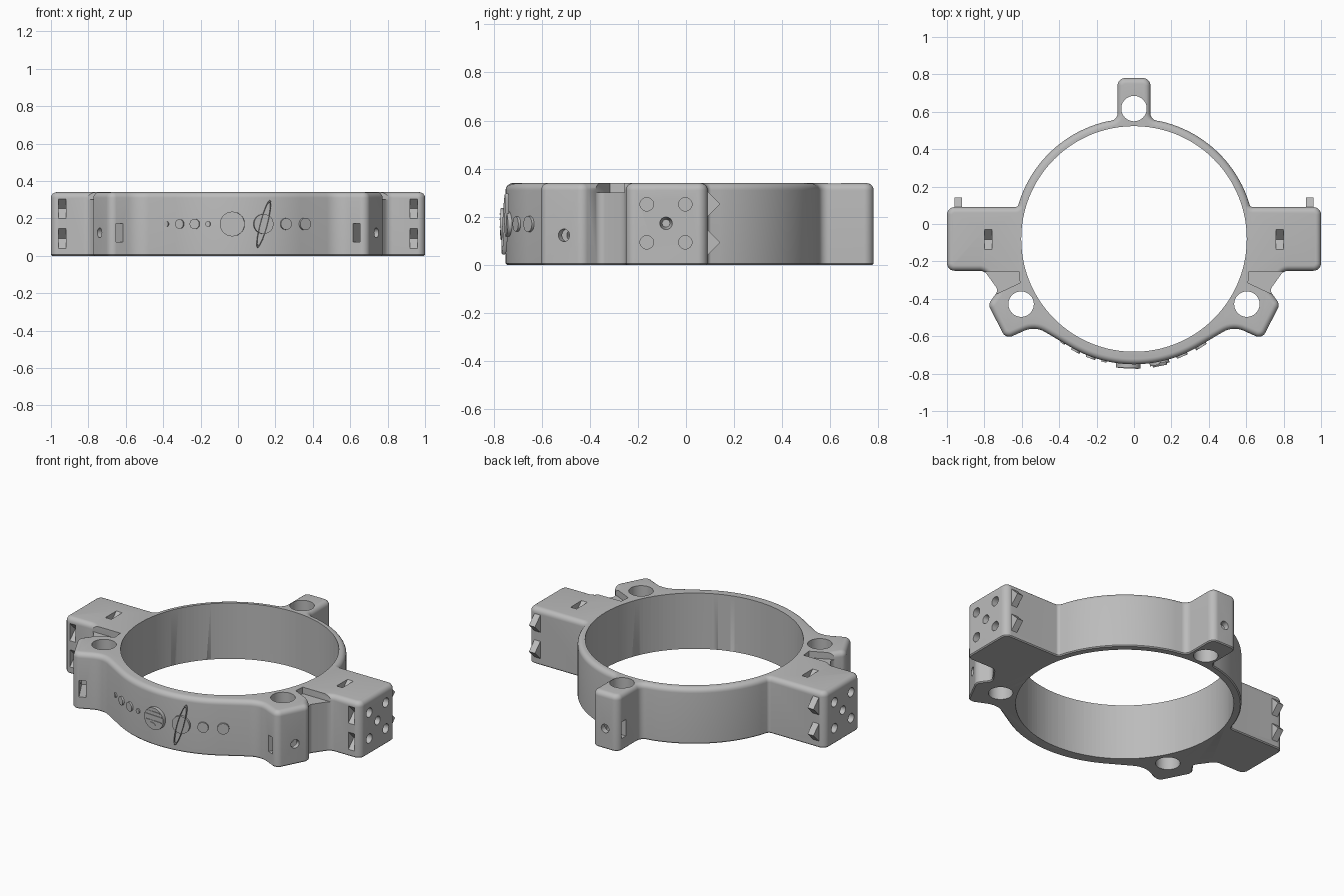
import bpy, bmesh
from math import radians, sin, cos, tan, sqrt, pi
from mathutils import Vector, Matrix

if "Cube" in bpy.data.objects:
    bpy.data.objects.remove(bpy.data.objects["Cube"])

H = 0.34                      # overall height
CY = -0.08                    # ring centre on y
BORE, BACK_R, FRONT_R = 0.603, 0.645, 0.67
UP = Vector((0, 0, 1))

grey = bpy.data.materials.new("plain grey plastic")
grey.use_nodes = True
grey.diffuse_color = (0.5, 0.5, 0.5, 1)
grey.node_tree.nodes["Principled BSDF"].inputs["Base Color"].default_value = (0.5, 0.5, 0.5, 1)


def make(name, bm):
    bmesh.ops.recalc_face_normals(bm, faces=bm.faces)
    me = bpy.data.meshes.new(name)
    bm.to_mesh(me)
    bm.free()
    me.materials.append(grey)
    ob = bpy.data.objects.new(name, me)
    bpy.context.scene.collection.objects.link(ob)
    return ob


def aim(loc, direction):
    return Matrix.Translation(loc) @ Vector(direction).to_track_quat('Z', 'Y').to_matrix().to_4x4()


def cyl(name, loc, direction, r, depth, seg=32, r2=None):
    bm = bmesh.new()
    bmesh.ops.create_cone(bm, cap_ends=True, segments=seg, radius1=r,
                          radius2=r if r2 is None else r2, depth=depth,
                          matrix=aim(loc, direction))
    return make(name, bm)


def box(name, matrix, size):
    bm = bmesh.new()
    bmesh.ops.create_cube(bm, size=1, matrix=matrix @ Matrix.Diagonal((*size, 1)))
    return make(name, bm)


def round_corners(corners):
    """Replace each (x, y, radius) corner by a short arc."""
    out = []
    for i, (x, y, r) in enumerate(corners):
        p = Vector((x, y))
        if r == 0:
            out.append(p)
            continue
        a = (Vector(corners[i - 1][:2]) - p).normalized()
        b = (Vector(corners[(i + 1) % len(corners)][:2]) - p).normalized()
        half = a.angle(b) / 2
        centre = p + (a + b).normalized() * r / sin(half)
        start = p + a * r / tan(half) - centre
        end = p + b * r / tan(half) - centre
        for k in range(9):
            t = k / 8
            out.append(centre + start.lerp(end, t).normalized() * r if k not in (0, 8)
                       else centre + (start if k == 0 else end))
    return out


def inset(pts, d):
    """Move a clockwise outline inward by d."""
    out = []
    for i, p in enumerate(pts):
        e1 = (p - pts[i - 1]).normalized()
        e2 = (pts[(i + 1) % len(pts)] - p).normalized()
        n1, n2 = Vector((e1.y, -e1.x)), Vector((e2.y, -e2.x))
        out.append(p + (n1 + n2) * d / (1 + n1.dot(n2)))
    return out


def stack(name, pts, layers):
    """Loft an outline through (inset, z) layers and cap it."""
    bm = bmesh.new()
    rings = [[bm.verts.new((p.x, p.y, z)) for p in inset(pts, d)] for d, z in layers]
    n = len(pts)
    for lo, hi in zip(rings, rings[1:]):
        for i in range(n):
            j = (i + 1) % n
            bm.faces.new((lo[i], lo[j], hi[j], hi[i]))
    bm.faces.new(rings[0])
    bm.faces.new(rings[-1])
    return make(name, bm)


def arc(r, a0, a1, n):
    return [(r * cos(radians(a0 + (a1 - a0) * k / n)),
             CY + r * sin(radians(a0 + (a1 - a0) * k / n)), 0) for k in range(n + 1)]


# Body outline, one half: rear lug, ring, side arm, neck, front lug, front of ring
half = [(0.088, 0.78, 0.04), (0.088, 0.559, 0.04)]
half += arc(BACK_R, 76, 20, 28)
half += [(0.622, 0.09, 0.02), (1, 0.09, 0.04), (1, -0.25, 0.04), (0.80, -0.25, 0.05),
         (0.725, -0.355, 0.03), (0.78, -0.43, 0.04), (0.685, -0.615, 0.04),
         (0.53, -0.545, 0.12)]
half += arc(FRONT_R, -60, -90, 18)
outline = round_corners(half + [(-x, y, r) for x, y, r in reversed(half[:-1])])

ROUND = 0.03
layers = [(0.006, 0), (0, 0.006)]
for k in range(7):
    a = k * pi / 12
    layers.append((ROUND * (1 - cos(a)), H - ROUND + ROUND * sin(a)))
body = stack("ring_body", outline, layers)

# Cutters
cutters = [cyl("bore_cutter", (0, CY, H / 2), UP, BORE, 1, 160),
           cyl("bore_chamfer_cutter", (0, CY, 0), UP, BORE + 0.02, 0.04, 160, BORE - 0.02)]

# Lugs: rod hole, clamp screw hole and nut slot
for angle, side in ((90, 1), (-30, -1), (210, 1)):
    d = Vector((cos(radians(angle)), sin(radians(angle)), 0))
    t = UP.cross(d) * side
    c = Vector((0, CY, 0))
    cutters.append(cyl("rod_cutter", c + d * 0.697 + UP * H / 2, UP, 0.068, 1, 48))
    cutters.append(cyl("screw_cutter", c + d * 0.81 + UP * 0.123, d, 0.026, 0.2))
    frame = aim(c + d * 0.805 + t * 0.06 + UP * 0.123, d)
    cutters.append(box("nut_cutter", frame, (0.2, 0.1, 0.04)))

for s in (1, -1):
    # Lowered neck between arm and front lug
    neck = [(0.615, -0.255), (0.83, -0.255), (0.83, -0.36), (0.745, -0.378), (0.61, -0.315)]
    pts = [Vector((x * s, y)) for x, y in neck][::s]
    cutters.append(stack("neck_cutter", pts, [(0, 0.30), (0, 0.5)]))
    # V-shaped tie slots on the arm
    for y in (0.09, -0.25):
        for z in (0.0925, 0.2525):
            cutters.append(cyl("slot_cutter", (s * 0.94, y, z), (1, 0, 0), 0.0525, 0.04, 4))
    cutters.append(cyl("slot_cutter", (s * 0.78, -0.083, H), (1, 0, 0), 0.0525, 0.04, 4))
    # Five holes in the arm end
    for dy in (-1, 1):
        for dz in (-1, 1):
            cutters.append(cyl("pin_cutter", (s, CY - 0.003 + dy * 0.08, 0.173 + dz * 0.079),
                               (s, 0, 0), 0.028, 0.12))
    cutters.append(cyl("pin_cutter", (s, CY - 0.003, 0.173), (-s, 0, 0), 0.036, 0.1, 32, 0.016))

bpy.context.view_layer.objects.active = body
for cutter in cutters:
    mod = body.modifiers.new("cut", 'BOOLEAN')
    mod.operation, mod.solver, mod.object = 'DIFFERENCE', 'EXACT', cutter
    bpy.ops.object.modifier_apply(modifier=mod.name)
    bpy.data.objects.remove(cutter)

# Raised discs along the front: x, radius, height
parts = [body]
discs = [(-0.38, 0.014, 0.008), (-0.31, 0.025, 0.01), (-0.23, 0.027, 0.01), (-0.16, 0.014, 0.008),
         (-0.03, 0.066, 0.02), (0.135, 0.053, 0.015), (0.255, 0.031, 0.01), (0.355, 0.033, 0.012)]
for i, (x, r, h) in enumerate(discs):
    d = Vector((x, -sqrt(FRONT_R ** 2 - x * x), 0)) / FRONT_R
    base = Vector((0, CY, 0.17)) + d * FRONT_R
    parts.append(cyl(f"planet_disc_{i + 1}", base + d * (h / 2 - 0.01), d, r, h + 0.02, 40))
    face = aim(base + d * h, d)
    if i == 4:
        # Bands and spot on the largest disc
        for z in (-0.012, 0.02, 0.042):
            w = 1.7 * sqrt(r * r - z * z)
            parts.append(box("planet_band", face @ Matrix.Translation((0, z, 0)), (w, 0.005, 0.006)))
        spot = cyl("planet_spot", (0, 0, 0), UP, 0.03, 0.006, 24)
        spot.matrix_world = face @ Matrix.Translation((-0.018, -0.036, 0)) @ Matrix.Diagonal((1, 0.45, 1, 1))
        parts.append(spot)
    if i == 5:
        # Tilted hoop round its disc
        bpy.ops.mesh.primitive_torus_add(major_radius=0.125, minor_radius=0.007,
                                         major_segments=64, minor_segments=10)
        hoop = bpy.context.object
        hoop.name = "planet_hoop"
        hoop.data.materials.append(grey)
        hoop.matrix_world = face @ Matrix.Rotation(radians(-15), 4, 'Z') @ Matrix.Diagonal((0.15, 1, 1.3, 1))
        parts.append(hoop)

# Smooth shading with sharp edges kept
bpy.ops.object.select_all(action='DESELECT')
for ob in parts:
    ob.select_set(True)
bpy.context.view_layer.objects.active = body
bpy.ops.object.shade_smooth_by_angle(angle=radians(30))
